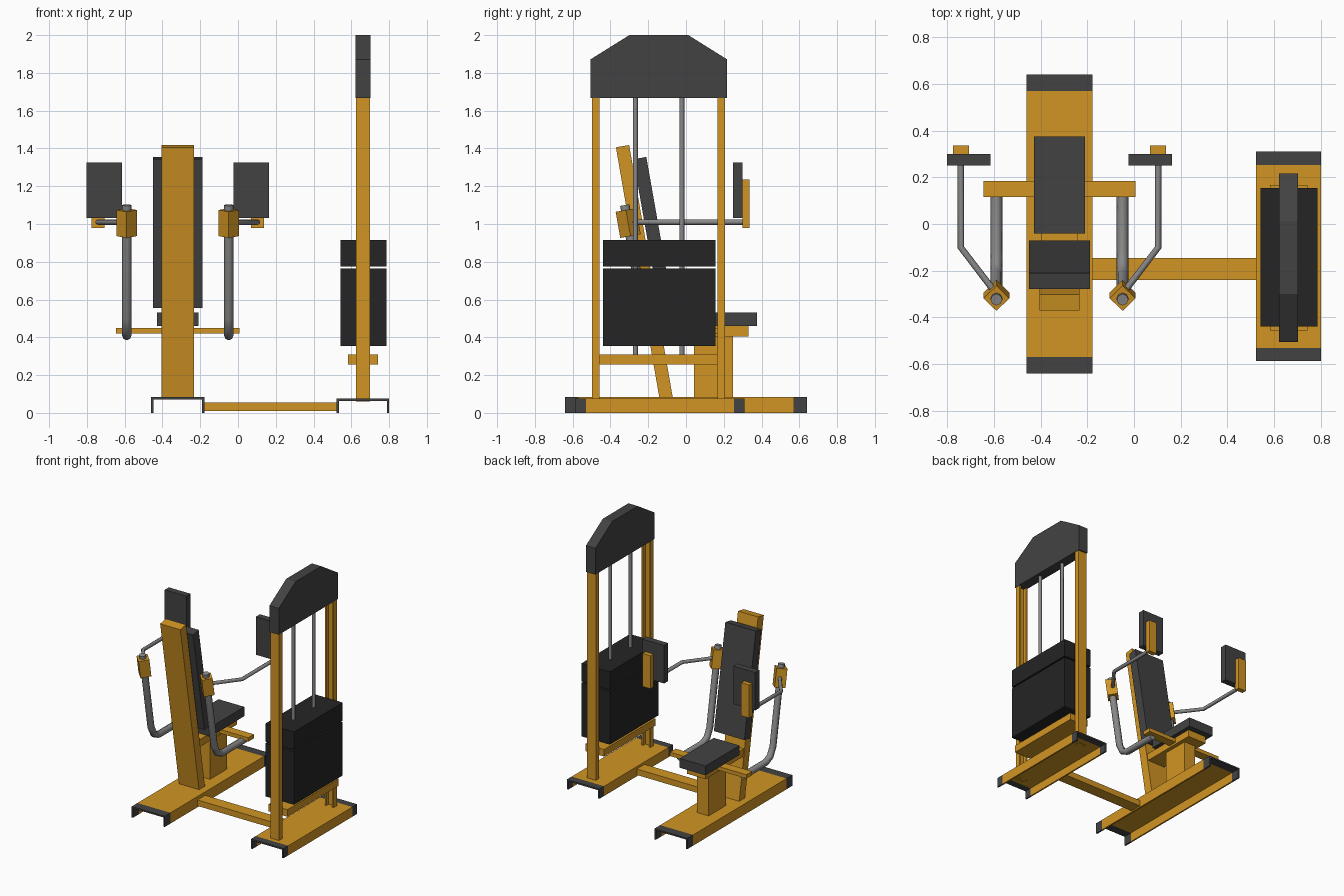
import bpy
import bmesh
from math import radians, pi
from mathutils import Matrix, Vector

cube = bpy.data.objects.get("Cube")
if cube:
    bpy.data.objects.remove(cube, do_unlink=True)


def material(name, rgb):
    m = bpy.data.materials.new(name)
    m.use_nodes = True
    m.diffuse_color = (*rgb, 1)
    m.node_tree.nodes["Principled BSDF"].inputs["Base Color"].default_value = (*rgb, 1)
    return m


YELLOW = material("yellow paint", (0.64, 0.30, 0.017))
DARK = material("dark grey padding", (0.055, 0.055, 0.055))
BLACK = material("black weights", (0.018, 0.018, 0.018))
STEEL = material("grey steel", (0.25, 0.25, 0.25))


def finish(name, bm, mat):
    bmesh.ops.recalc_face_normals(bm, faces=bm.faces)
    mesh = bpy.data.meshes.new(name)
    bm.to_mesh(mesh)
    bm.free()
    mesh.materials.append(mat)
    ob = bpy.data.objects.new(name, mesh)
    bpy.context.collection.objects.link(ob)
    return ob


def box(name, mat, x, y, z, tilt=0):
    """Box from (min, max) ranges, optionally leaned back about its centre."""
    bm = bmesh.new()
    size = [b - a for a, b in (x, y, z)]
    centre = Vector([(a + b) / 2 for a, b in (x, y, z)])
    bmesh.ops.create_cube(bm, size=1, matrix=Matrix.Translation(centre)
                          @ Matrix.Rotation(radians(tilt), 4, "X") @ Matrix.Diagonal((*size, 1)))
    return finish(name, bm, mat)


def prism(name, mat, profile, offset):
    """Extrude a closed outline of 3D points along an offset."""
    bm = bmesh.new()
    face = bm.faces.new([bm.verts.new(p) for p in profile])
    new = bmesh.ops.extrude_face_region(bm, geom=[face])["geom"]
    bmesh.ops.translate(bm, vec=offset, verts=[v for v in new if isinstance(v, bmesh.types.BMVert)])
    return finish(name, bm, mat)


def channel_outline(a, b, top, t):
    """Inverted U outline as (across, up) pairs."""
    return [(a, 0), (a, top), (b, top), (b, 0), (b - t, 0), (b - t, top - t), (a + t, top - t), (a + t, 0)]


def pipe(name, mat, points, radius):
    curve = bpy.data.curves.new(name, "CURVE")
    curve.dimensions = "3D"
    curve.bevel_depth = radius
    curve.bevel_resolution = 2
    curve.use_fill_caps = True
    spline = curve.splines.new("POLY")
    spline.points.add(len(points) - 1)
    for p, co in zip(spline.points, points):
        p.co = (*co, 1)
    ob = bpy.data.objects.new(name, curve)
    bpy.context.collection.objects.link(ob)
    curve.materials.append(mat)
    bpy.ops.object.select_all(action="DESELECT")
    ob.select_set(True)
    bpy.context.view_layer.objects.active = ob
    bpy.ops.object.convert(target="MESH")
    bpy.ops.object.shade_smooth_by_angle(angle=radians(50))


# Floor channels with dark end caps
def base(name, x, y, top, cap):
    cuts = [y[0], y[0] + cap, y[1] - cap, y[1]]
    parts = (("front_cap", DARK), ("channel", YELLOW), ("rear_cap", DARK))
    for (part, mat), a, b in zip(parts, cuts, cuts[1:]):
        outline = [(u, a, w) for u, w in channel_outline(*x, top, 0.012)]
        prism(f"{name}_{part}", mat, outline, (0, b - a, 0))


base("seat_base", (-0.46, -0.178), (-0.64, 0.64), 0.083, 0.07)
base("tower_base", (0.522, 0.8), (-0.587, 0.31), 0.075, 0.057)
box("floor_crossbar", YELLOW, (-0.19, 0.53), (-0.24, -0.145), (0.01, 0.056))

# Weight tower: uprights are channels opening inward
TX = 0.662
for name, outer, inward in (("front_upright", -0.497, 1), ("rear_upright", 0.207, -1)):
    outline = [(u, outer + inward * (0.04 - w), 0.06)
               for u, w in channel_outline(TX - 0.037, TX + 0.037, 0.04, 0.012)]
    prism(name, YELLOW, outline, (0, 0, 1.62))
hood = [(-0.505, 1.668), (-0.505, 1.872), (-0.3, 2), (0.012, 2), (0.217, 1.872), (0.217, 1.668)]
prism("tower_hood", DARK, [(TX - 0.04, y, z) for y, z in hood], (0.08, 0, 0))
box("weight_rest", YELLOW, (0.582, 0.742), (-0.457, 0.167), (0.255, 0.31))
box("weight_stack", BLACK, (0.542, 0.786), (-0.44, 0.155), (0.353, 0.764))
box("top_weight", BLACK, (0.542, 0.786), (-0.44, 0.155), (0.776, 0.915))
for name, y in (("front_guide_rod", -0.268), ("rear_guide_rod", -0.022)):
    pipe(name, STEEL, [(TX, y, 0.3), (TX, y, 1.68)], 0.013)

# Seat and backrest
CX = -0.319
post = [(-0.141, 0.08), (-0.07, 0.08), (-0.301, 1.418), (-0.371, 1.406)]
prism("back_post", YELLOW, [(CX - 0.086, y, z) for y, z in post], (0.172, 0, 0))
box("backrest", DARK, (CX - 0.13, CX + 0.13), (-0.21, -0.14), (0.555, 1.355), 10)
box("seat_post", YELLOW, (CX - 0.05, CX + 0.05), (0.042, 0.25), (0.08, 0.42))
box("seat_frame", YELLOW, (CX - 0.08, CX + 0.08), (-0.18, 0.33), (0.405, 0.462))
box("seat_cushion", DARK, (CX - 0.11, CX + 0.11), (-0.04, 0.375), (0.46, 0.532))
box("arm_crossbar", YELLOW, (CX - 0.326, CX + 0.326), (0.115, 0.185), (0.42, 0.45))

# Press arms, mirrored about the seat
for side, s in (("right", -1), ("left", 1)):
    def at(d, y, z):
        return (CX + s * d, y, z)

    def span(a, b):
        return tuple(sorted((CX + s * a, CX + s * b)))

    pipe(f"{side}_arm_tube", STEEL,
         [at(0.27, 0.15, 0.41), at(0.27, -0.13, 0.41), at(0.27, -0.185, 0.435),
          at(0.27, -0.22, 0.5), at(0.27, -0.324, 1.1)], 0.025)
    bm = bmesh.new()
    bmesh.ops.create_cone(bm, cap_ends=True, segments=4, radius1=0.055, radius2=0.055, depth=0.14)
    # Corners point sideways and along y
    corner = max(bm.verts, key=lambda v: v.co.x).co
    turn = 0 if abs(corner.x) > 0.05 else pi / 4
    bmesh.ops.transform(bm, verts=bm.verts, matrix=Matrix.Translation(at(0.27, -0.306, 1.005))
                        @ Matrix.Rotation(radians(10), 4, "X") @ Matrix.Rotation(turn, 4, "Z"))
    finish(f"{side}_arm_collar", bm, YELLOW)
    pipe(f"{side}_handle_bar", STEEL,
         [at(0.27, -0.3, 1.01), at(0.423, -0.1, 1.01), at(0.423, 0.31, 1.01)], 0.014)
    box(f"{side}_arm_pad", DARK, span(0.296, 0.482), (0.25, 0.3), (1.032, 1.325))
    box(f"{side}_pad_bracket", YELLOW, span(0.388, 0.456), (0.298, 0.336), (0.98, 1.235))
